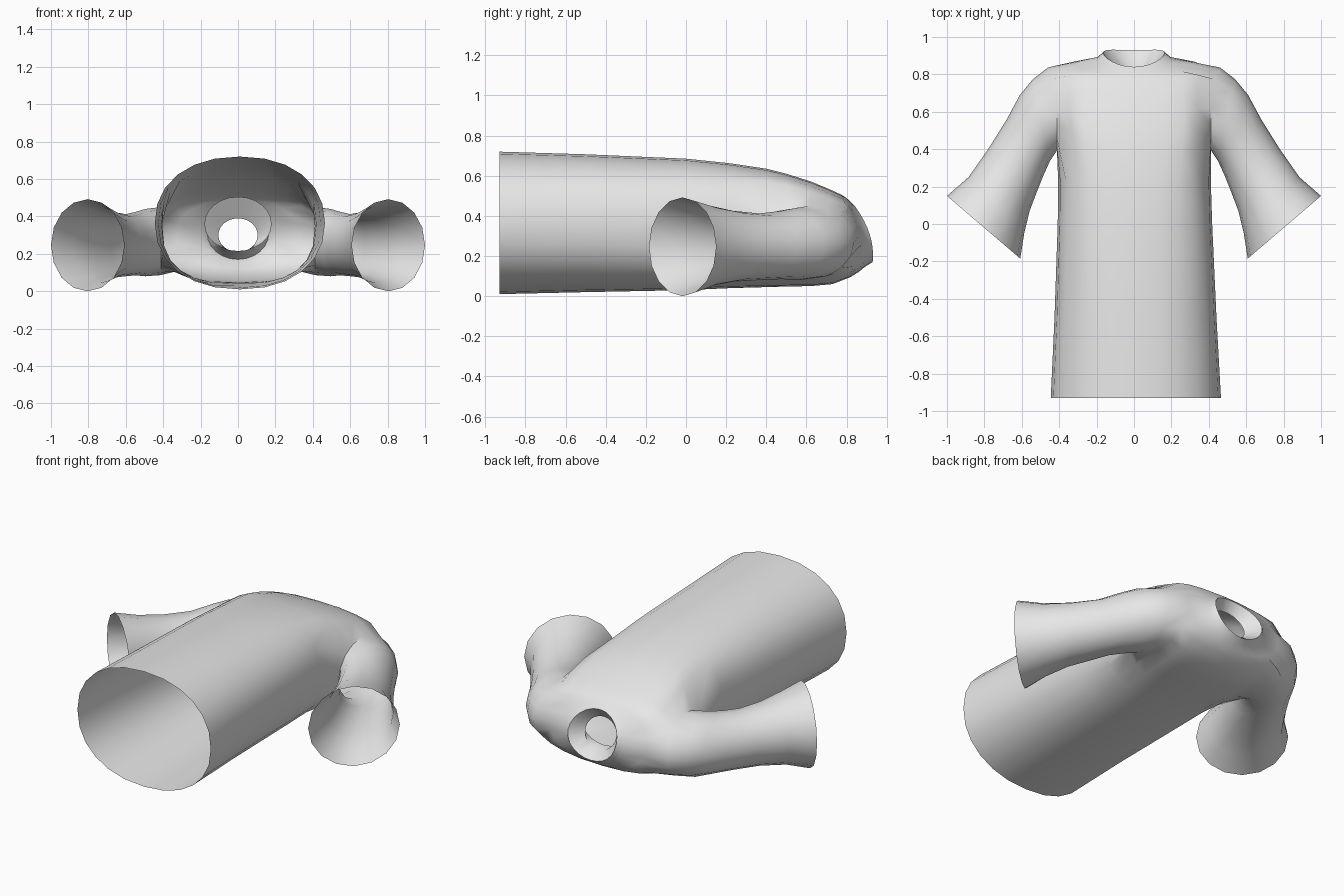
import bpy, bmesh, math

if "Cube" in bpy.data.objects:
    bpy.data.objects.remove(bpy.data.objects["Cube"])

N = 24           # sides around the body
bm = bmesh.new()


def spow(v, e):
    return math.copysign(abs(v) ** (2 / e), v)


def ring(cx, hw, zlo, zhi, e, yf, ys, yb):
    """Superellipse ring; y varies from chest (yf) over sides (ys) to back (yb)."""
    verts = []
    for j in range(N):
        a = 2 * math.pi * j / N
        c, s = spow(math.cos(a), e), spow(math.sin(a), e)
        y = ys + (yf - yb) / 2 * s + ((yf + yb) / 2 - ys) * s * s
        verts.append(bm.verts.new((cx + hw * c, y, (zlo + zhi) / 2 + (zhi - zlo) / 2 * s)))
    return verts


# body from hem to shoulders, then neck seam, collar rim and turned-in facing
sections = [
    (.01, .455, .01, .72, 2.2, -.93, -.93, -.93),
    (.008, .433, .02, .707, 2.3, -.5, -.5, -.5),
    (.005, .413, .03, .685, 2.5, 0, 0, 0),
    (.003, .408, .04, .662, 2.6, .22, .22, .22),
    (0, .415, .045, .635, 2.8, .40, .40, .40),     # armhole starts
    (0, .425, .048, .61, 3.0, .50, .50, .50),
    (0, .43, .05, .572, 3.0, .62, .62, .62),
    (0, .437, .06, .535, 2.8, .71, .74, .73),
    (0, .46, .095, .505, 2.4, .775, .835, .82),    # armhole ends
    (0, .33, .12, .492, 2.2, .795, .862, .86),
    (0, .20, .145, .48, 2.0, .81, .885, .89),
    (0, .165, .17, .45, 2.0, .84, .915, .93),
    (0, .105, .21, .39, 2.0, .80, .83, .86),
    (0, .18, .215, .505, 2.0, .73, .77, .80),
]
rings = [ring(*s) for s in sections]
A0, A1 = 4, 8


def in_armhole(i, j):
    return A0 <= i < A1 and (j in (22, 23, 0, 1) or j in (10, 11, 12, 13))


for i in range(len(rings) - 1):
    for j in range(N):
        if not in_armhole(i, j):
            k = (j + 1) % N
            bm.faces.new((rings[i][j], rings[i][k], rings[i + 1][k], rings[i + 1][j]))

# sleeves: outer edge x,y / inner edge x,y / z range, shoulder to cuff
sleeve = [
    (.54, .775, .45, .335, .08, .44),
    (.61, .69, .482, .265, .085, .425),
    (.68, .56, .52, .17, .08, .412),
    (.78, .40, .558, .07, .072, .425),
    (.885, .25, .587, -.05, .045, .455),
    (1.0, .15, .608, -.185, 0, .492),
]
# order of the armhole boundary, beginning at the armpit
path = ([(A0, 0), (A0, 1), (A0, 2)] + [(r, 2) for r in range(A0 + 1, A1)]
        + [(A1, 2), (A1, 1), (A1, 0), (A1, -1), (A1, -2)]
        + [(r, -2) for r in range(A1 - 1, A0, -1)] + [(A0, -2), (A0, -1)])
M = len(path)

for side in (1, -1):
    loop = [rings[r][(j if side == 1 else 12 - j) % N] for r, j in path]
    # round off the armhole
    for n, v in enumerate(loop):
        a = 2 * math.pi * n / M
        out = max(0, -math.cos(a))
        v.co = (side * (.412 + .048 * out ** 2), .615 - .222 * math.cos(a),
                .268 + .182 * math.sin(a))
    for ox, oy, ix, iy, zl, zh in sleeve:
        new = []
        for n in range(M):
            a = 2 * math.pi * n / M
            c = math.cos(a)
            x = (ox + ix) / 2 - (ox - ix) / 2 * c
            y = (oy + iy) / 2 - (oy - iy) / 2 * c
            z = (zl + zh) / 2 + (zh - zl) / 2 * math.sin(a)
            new.append(bm.verts.new((side * x, y, z)))
        for n in range(M):
            k = (n + 1) % M
            bm.faces.new((loop[n], loop[k], new[k], new[n]))
        loop = new

bmesh.ops.recalc_face_normals(bm, faces=bm.faces[:])
# make sure the cloth faces outward
if sum(f.normal.z * (f.calc_center_median().z - .35) * f.calc_area() for f in bm.faces) < 0:
    bmesh.ops.reverse_faces(bm, faces=bm.faces[:])

mesh = bpy.data.meshes.new("tunic")
bm.to_mesh(mesh)
bm.free()
obj = bpy.data.objects.new("tunic", mesh)
bpy.context.collection.objects.link(obj)

mat = bpy.data.materials.new("light grey cloth")
mat.diffuse_color = (.8, .8, .8, 1)
mat.use_nodes = True
mat.node_tree.nodes["Principled BSDF"].inputs["Base Color"].default_value = mat.diffuse_color
mesh.materials.append(mat)

bpy.context.view_layer.objects.active = obj
obj.select_set(True)
bpy.ops.object.shade_smooth_by_angle(angle=math.radians(45))
